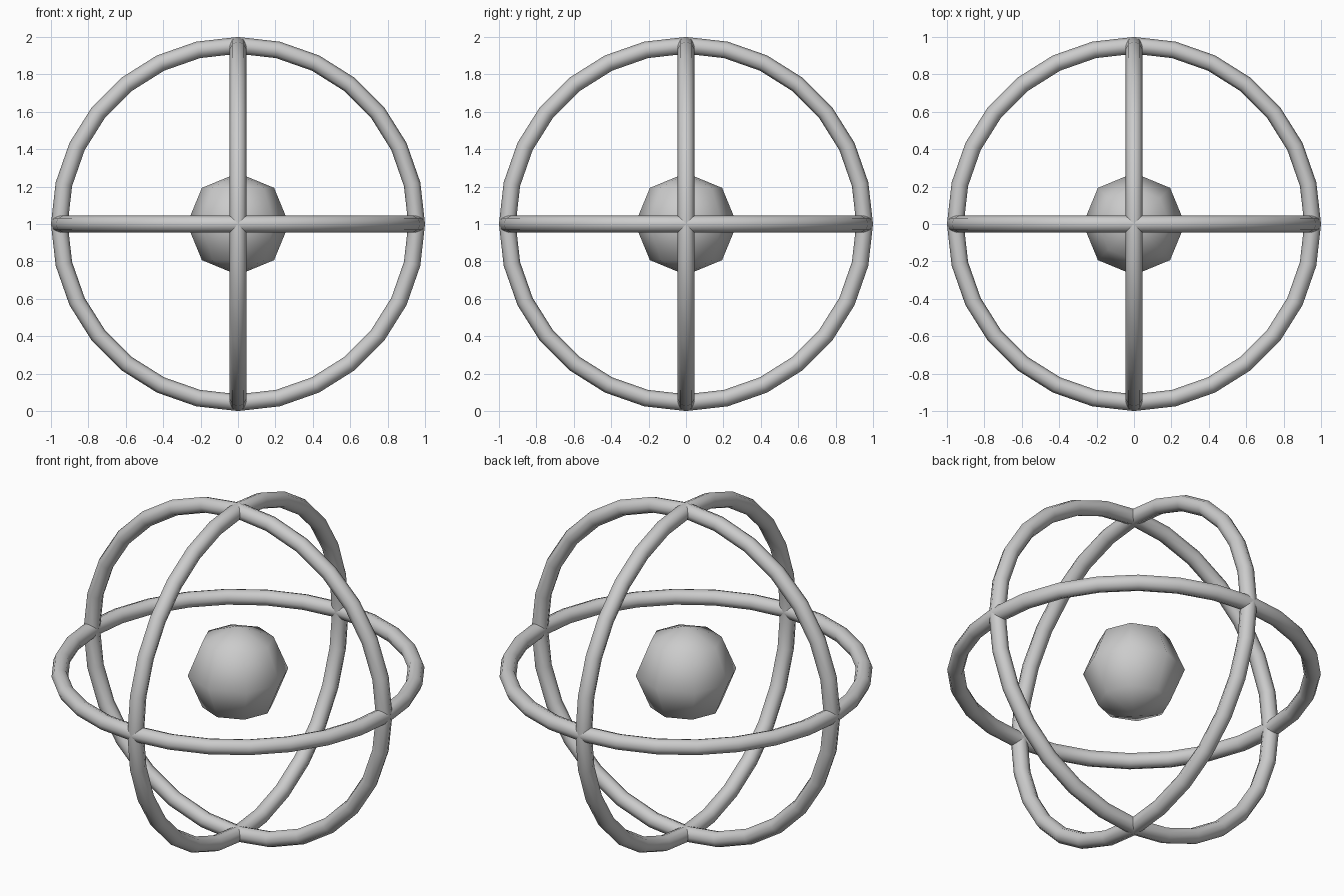
import bpy
from math import pi

if "Cube" in bpy.data.objects:
    bpy.data.objects.remove(bpy.data.objects["Cube"])

CENTRE = (0, 0, 1)


def ring(name, rotation):
    bpy.ops.mesh.primitive_torus_add(
        major_segments=28, minor_segments=8,
        major_radius=0.955, minor_radius=0.045,
        location=CENTRE, rotation=rotation)
    obj = bpy.context.object
    obj.name = name
    bpy.ops.object.shade_smooth()
    return obj


# Three interlocking rings, one in each axis plane
ring("horizontal_ring", (0, 0, 0))
ring("front_ring", (pi / 2, 0, 0))
ring("side_ring", (0, pi / 2, 0))

# Low-poly core floating in the middle
bpy.ops.mesh.primitive_uv_sphere_add(
    segments=8, ring_count=4, radius=0.273, location=CENTRE)
bpy.context.object.name = "core_sphere"
bpy.ops.object.shade_smooth()
